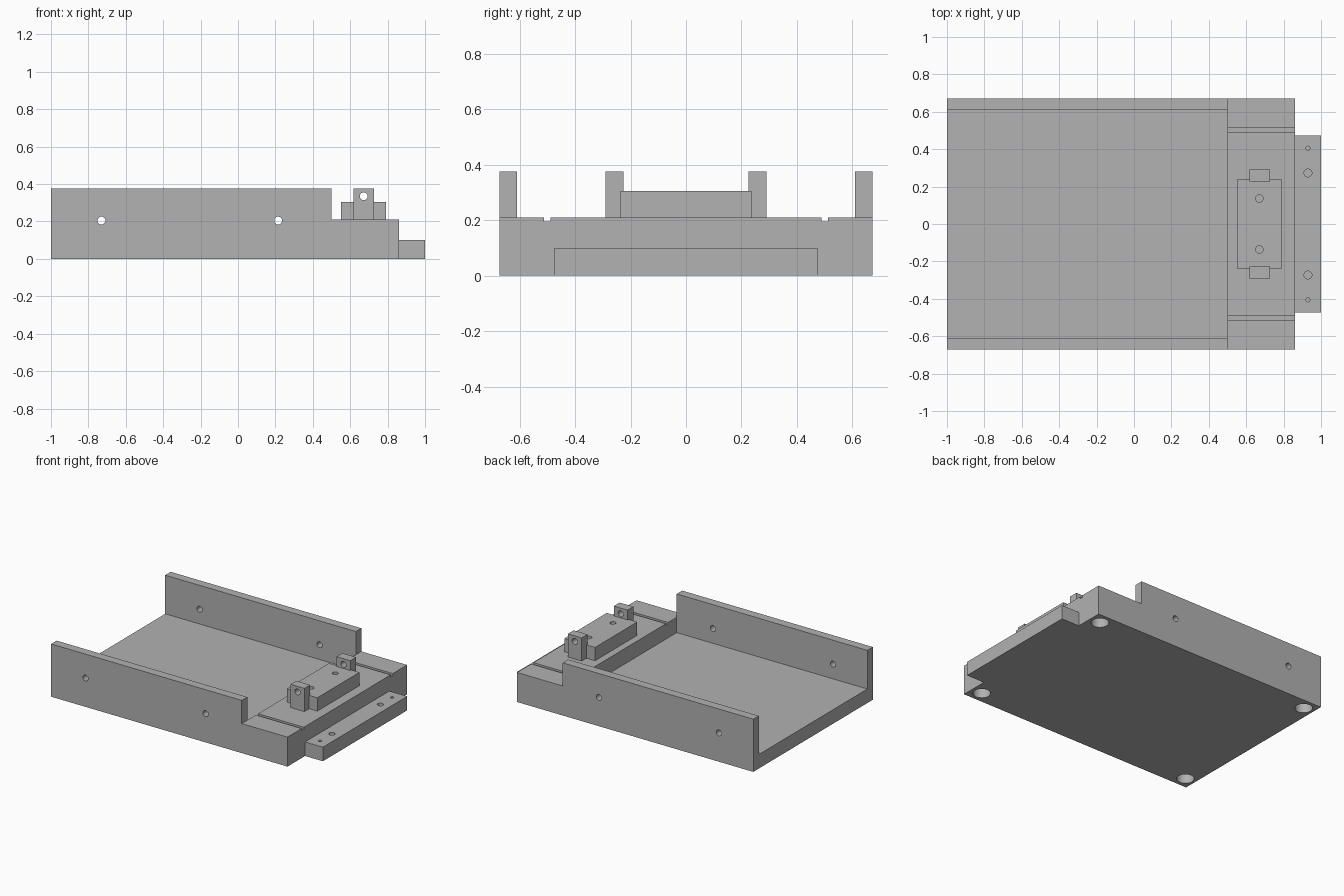
import bpy
import math

cube = bpy.data.objects.get("Cube")
if cube:
    bpy.data.objects.remove(cube, do_unlink=True)

grey = bpy.data.materials.new("plain_grey")
grey.use_nodes = True
COLOR = (0.445, 0.445, 0.445, 1)
grey.diffuse_color = COLOR
grey.node_tree.nodes["Principled BSDF"].inputs["Base Color"].default_value = COLOR


def box(name, x, y, z):
    """Box from its (low, high) range on each axis."""
    spans = (x, y, z)
    bpy.ops.mesh.primitive_cube_add(size=1, location=[(a + b) / 2 for a, b in spans])
    ob = bpy.context.object
    ob.name = name
    ob.scale = [b - a for a, b in spans]
    bpy.ops.object.transform_apply(location=True, rotation=False, scale=True)
    ob.data.materials.append(grey)
    return ob


def drill(location, radius, length, along_y=False):
    """Cylinder cutter centred on location."""
    turn = (math.pi / 2, 0, 0) if along_y else (0, 0, 0)
    bpy.ops.mesh.primitive_cylinder_add(vertices=32, radius=radius, depth=length,
                                        location=location, rotation=turn)
    ob = bpy.context.object
    ob.name = "drill"
    ob.data.materials.append(grey)
    return ob


def cut(target, cutters):
    """Subtract each cutter from the target, then discard it."""
    for cutter in cutters:
        cutter.hide_render = True
        mod = target.modifiers.new("cut", "BOOLEAN")
        mod.operation = "DIFFERENCE"
        mod.solver = "EXACT"
        mod.object = cutter
        bpy.context.view_layer.objects.active = target
        bpy.ops.object.modifier_apply(modifier=mod.name)
        bpy.data.objects.remove(cutter, do_unlink=True)


def finish(ob):
    bpy.ops.object.select_all(action="DESELECT")
    ob.select_set(True)
    bpy.context.view_layer.objects.active = ob
    bpy.ops.object.shade_smooth_by_angle(angle=math.radians(30))


FLOOR, DECK, TOP = 0.1, 0.21, 0.375
W = 0.672

# Tray body with two side walls and a raised deck at one end
body = box("tray_body", (-1, 0.86), (-W, W), (0, TOP))
cutters = [box("tray_space", (-1.1, 0.5), (-0.61, 0.61), (FLOOR, 0.5)),
           box("deck_space", (0.5, 1.1), (-1, 1), (DECK, 0.5))]
# Shallow grooves across the deck
for y in (-0.5, 0.5):
    cutters.append(box("groove", (0.5, 1), (y - 0.012, y + 0.012), (0.195, 0.3)))
# Bolt holes through both walls
for x in (-0.73, 0.215):
    cutters.append(drill((x, 0, 0.205), 0.021, 2, along_y=True))
# Round recesses under the four corners
for x in (-0.925, 0.78):
    for y in (-0.59, 0.59):
        cutters.append(drill((x, y, 0), 0.057, 0.14))
cut(body, cutters)
finish(body)

# Low mounting ledge beyond the deck, with two hole sizes
ledge = box("mounting_ledge", (0.86, 1), (-0.474, 0.474), (0, FLOOR))
cut(ledge, [drill((0.93, side * y, FLOOR), r, 0.15)
            for side in (-1, 1) for y, r in ((0.273, 0.021), (0.405, 0.011))])
finish(ledge)

# Raised block on the deck
block = box("deck_block", (0.55, 0.79), (-0.237, 0.237), (DECK, 0.305))
cut(block, [drill((0.67, y, 0.305), 0.02, 0.15) for y in (-0.136, 0.136)])

# Upright lugs at the block ends, pierced across
for name, side in (("front_lug", -1), ("back_lug", 1)):
    lug = box(name, (0.618, 0.726), sorted((side * 0.226, side * 0.291)), (DECK, TOP))
    cut(lug, [drill((0.672, side * 0.26, 0.335), 0.021, 0.2, along_y=True)])
    finish(lug)
finish(block)
